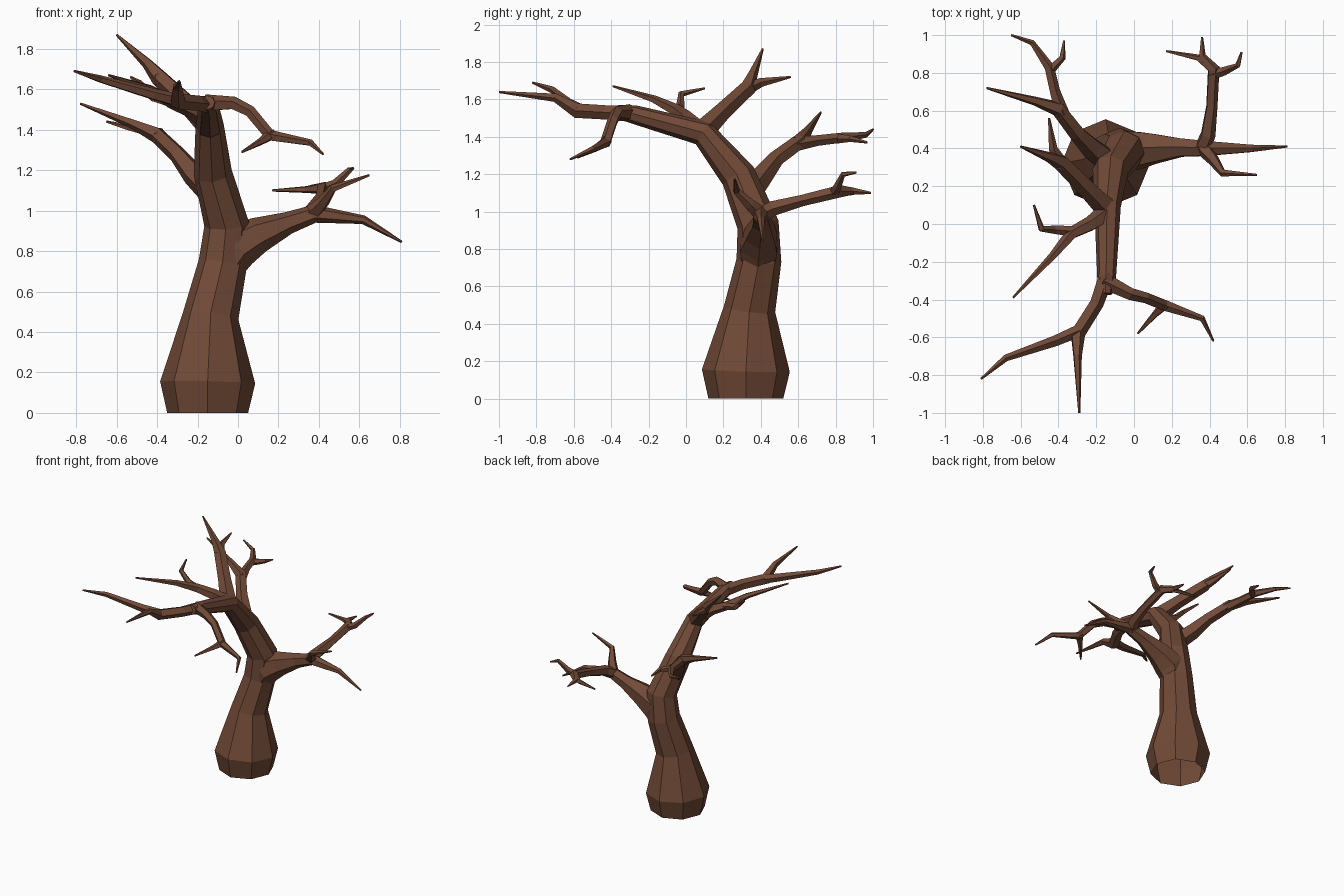
import bpy, bmesh, math
from mathutils import Vector

bark = bpy.data.materials.new("brown bark")
bark.diffuse_color = (0.165, 0.068, 0.038, 1)


def limb(name, points, sides=5):
    """Sweep a faceted tapering tube along (x, y, z, radius) points; only the tip is capped."""
    bm = bmesh.new()
    pos = [Vector(p[:3]) for p in points]
    side = Vector((1, 0, 0))
    if abs((pos[1] - pos[0]).normalized().x) > 0.8:
        side = Vector((0, 0, 1))
    rings = []
    for i, p in enumerate(pos):
        d = Vector((0, 0, 0))
        if i > 0:
            d += (p - pos[i - 1]).normalized()
        if i < len(pos) - 1:
            d += (pos[i + 1] - p).normalized()
        d.normalize()
        if i == 0 and p.z == 0:
            d = Vector((0, 0, 1))
        side = (side - d * side.dot(d)).normalized()
        other = d.cross(side)
        r = points[i][3]
        rings.append([bm.verts.new(p + r * (side * math.cos(a) + other * math.sin(a)))
                      for a in (2 * math.pi * k / sides for k in range(sides))])
    for lo, hi in zip(rings, rings[1:]):
        for k in range(sides):
            n = (k + 1) % sides
            bm.faces.new((lo[k], lo[n], hi[n], hi[k]))
    bm.faces.new(rings[-1])
    mesh = bpy.data.meshes.new(name)
    bm.to_mesh(mesh)
    bm.free()
    mesh.materials.append(bark)
    obj = bpy.data.objects.new(name, mesh)
    bpy.context.collection.objects.link(obj)


# Trunk leaning into the long front bough
limb("trunk", [(-.15, .32, 0, .2), (-.15, .32, .15, .235), (-.135, .34, .48, .138),
               (-.075, .39, .74, .12), (-.055, .385, .93, .112), (-.125, .28, 1.19, .095),
               (-.14, .09, 1.42, .07), (-.145, -.28, 1.52, .05), (-.15, -.37, 1.535, .035)], 8)

# Front bough forks
limb("front_left_branch", [(-.145, -.26, 1.52, .045), (-.2, -.42, 1.53, .04),
                           (-.3, -.58, 1.54, .042), (-.3, -.7, 1.61, .024), (-.29, -1, 1.64, .006)])
limb("front_left_twig", [(-.28, -.56, 1.54, .035), (-.42, -.62, 1.575, .03),
                         (-.68, -.71, 1.65, .019), (-.81, -.82, 1.69, .006)])
limb("front_right_branch", [(-.16, -.3, 1.53, .045), (-.02, -.37, 1.53, .034), (.06, -.39, 1.49, .03),
                            (.16, -.43, 1.37, .03), (.36, -.5, 1.335, .017), (.42, -.62, 1.28, .006)])
limb("front_right_twig", [(.17, -.42, 1.38, .03), (.11, -.48, 1.34, .018), (.02, -.58, 1.29, .006)])

# Side branch at the elbow of the bough
limb("left_branch", [(-.13, .07, 1.43, .055), (-.23, 0, 1.5, .042), (-.33, -.05, 1.54, .034),
                     (-.43, -.17, 1.6, .022), (-.64, -.39, 1.67, .006)])
limb("left_twig", [(-.31, -.04, 1.53, .03), (-.42, -.03, 1.56, .024),
                   (-.49, -.025, 1.63, .018), (-.53, .1, 1.66, .006)])

# Rising branch at the top
limb("top_branch", [(-.13, .07, 1.41, .065), (-.25, .19, 1.53, .05), (-.39, .33, 1.66, .045),
                    (-.45, .355, 1.73, .028), (-.6, .41, 1.87, .006)])
limb("top_twig", [(-.38, .31, 1.65, .04), (-.43, .4, 1.69, .025), (-.45, .56, 1.72, .006)])

# Rear left branch
limb("rear_left_branch", [(-.1, .31, 1.06, .07), (-.22, .4, 1.18, .06), (-.3, .48, 1.28, .045),
                          (-.4, .61, 1.375, .042), (-.52, .65, 1.43, .025), (-.78, .72, 1.53, .006)])
limb("rear_left_twig", [(-.38, .58, 1.36, .04), (-.42, .7, 1.38, .03), (-.45, .83, 1.395, .028),
                        (-.54, .96, 1.41, .016), (-.65, 1, 1.44, .006)])
limb("rear_left_small_twig", [(-.45, .81, 1.39, .028), (-.38, .88, 1.39, .018), (-.37, .97, 1.37, .006)])

# Right bough and its forks
limb("right_bough", [(-.08, .385, .7, .09), (-.01, .39, .82, .115), (.1, .4, .88, .09),
                     (.25, .405, .94, .055), (.38, .4, .985, .045),
                     (.62, .4, .955, .022), (.81, .41, .845, .006)], 6)
limb("right_rear_branch", [(.36, .4, .98, .045), (.39, .47, 1.02, .042), (.41, .62, 1.06, .032),
                           (.42, .82, 1.11, .035), (.36, .89, 1.11, .02), (.36, .99, 1.1, .006)])
limb("right_rear_inner_twig", [(.42, .82, 1.11, .03), (.34, .88, 1.105, .018), (.17, .915, 1.1, .006)])
limb("right_rear_outer_twig", [(.41, .79, 1.1, .03), (.48, .81, 1.13, .024),
                               (.55, .84, 1.2, .015), (.57, .91, 1.21, .006)])
limb("right_front_twig", [(.36, .41, .98, .045), (.42, .34, 1.04, .032),
                          (.47, .27, 1.11, .02), (.65, .26, 1.175, .006)])
